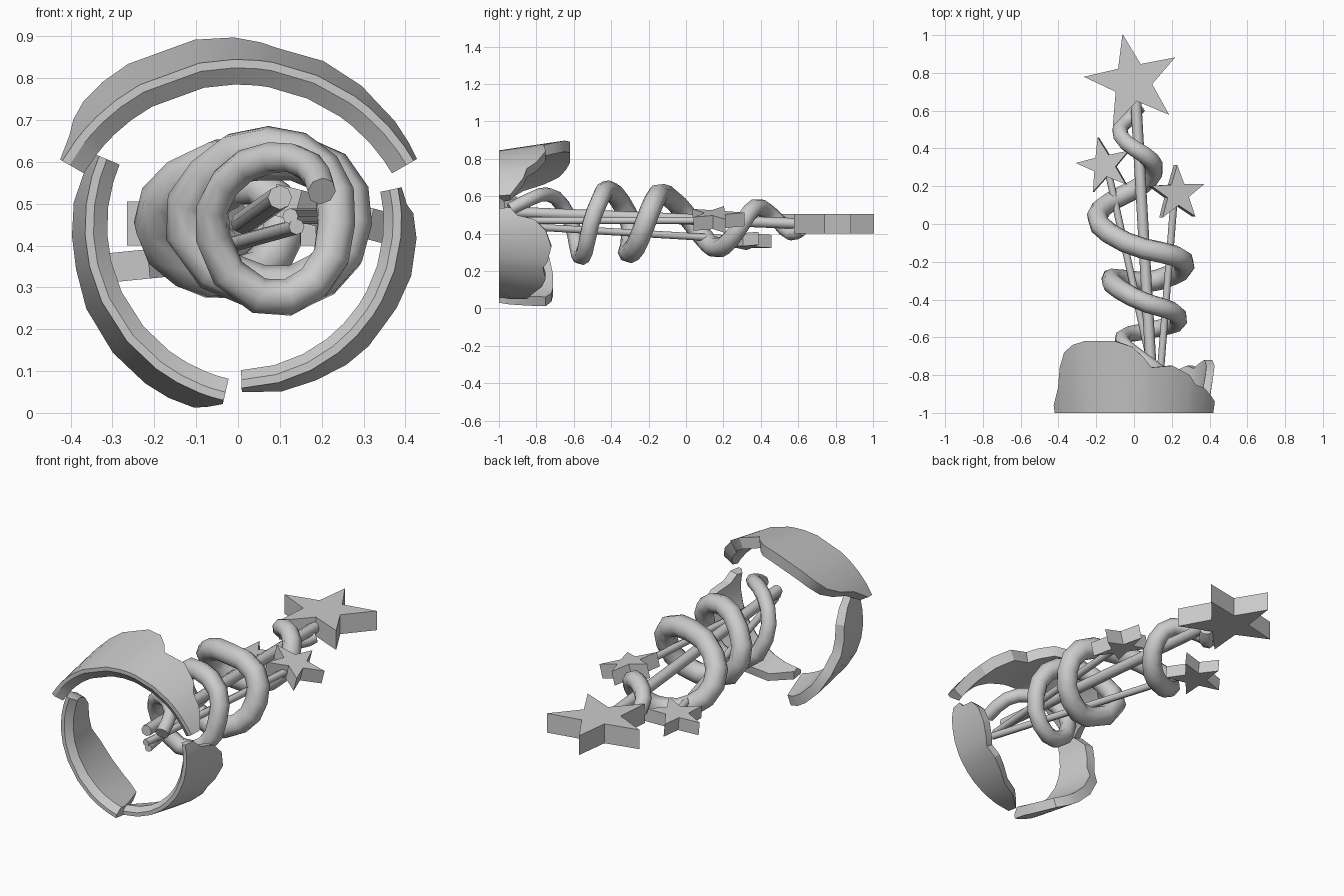
import bpy, bmesh, math
from mathutils import Matrix, Vector

cube = bpy.data.objects.get("Cube")
if cube:
    bpy.data.objects.remove(cube, do_unlink=True)

grey = bpy.data.materials.new("light_grey")
grey.use_nodes = True
grey.diffuse_color = (0.6, 0.6, 0.6, 1)
grey.node_tree.nodes["Principled BSDF"].inputs["Base Color"].default_value = (0.6, 0.6, 0.6, 1)


def smooth(obj, angle):
    bpy.ops.object.select_all(action="DESELECT")
    obj.select_set(True)
    bpy.context.view_layer.objects.active = obj
    bpy.ops.object.shade_smooth_by_angle(angle=math.radians(angle))


def finish(name, bm, angle=0):
    bmesh.ops.recalc_face_normals(bm, faces=bm.faces)
    mesh = bpy.data.meshes.new(name)
    bm.to_mesh(mesh)
    bm.free()
    mesh.materials.append(grey)
    obj = bpy.data.objects.new(name, mesh)
    bpy.context.collection.objects.link(obj)
    if angle:
        smooth(obj, angle)


def star(name, centre, radius, thick, turn, tilt):
    """Five-pointed slab, turned about z and tilted about y."""
    bm = bmesh.new()
    ring = []
    for i in range(10):
        r = radius * (1 if i % 2 == 0 else 0.4)
        a = math.radians(turn + 36 * i)
        ring.append(bm.verts.new((r * math.cos(a), r * math.sin(a), -thick / 2)))
    base = bm.faces.new(ring)
    top = bmesh.ops.extrude_face_region(bm, geom=[base], use_keep_orig=True)["geom"]
    bmesh.ops.translate(bm, vec=(0, 0, thick), verts=[v for v in top if isinstance(v, bmesh.types.BMVert)])
    bm.transform(Matrix.Translation(centre) @ Matrix.Rotation(tilt, 4, "Y"))
    finish(name, bm)


def rod(name, start, end, radius):
    a, b = Vector(start), Vector(end)
    bm = bmesh.new()
    bmesh.ops.create_cone(bm, cap_ends=True, segments=8, radius1=radius, radius2=radius, depth=(b - a).length)
    turn = (b - a).to_track_quat("Z", "Y").to_matrix().to_4x4()
    bm.transform(Matrix.Translation((a + b) / 2) @ turn)
    finish(name, bm, 50)


def cloud(name, cx, cz, inner, outer, outline):
    """Curved plate around the y axis; outline holds (angle, depth) of its scalloped back edge."""
    bm = bmesh.new()
    rows = []
    for angle, depth in outline:
        a = math.radians(angle)
        flare = 0.15 * depth
        bevel = min(0.03, depth / 2)
        profile = ((inner, bevel), (outer - 0.02, 0), (outer, 0),
                   (outer + flare, depth), (inner + flare, depth))
        rows.append([bm.verts.new((cx + r * math.cos(a), d - 1, cz + r * math.sin(a))) for r, d in profile])
    for p, q in zip(rows, rows[1:]):
        for i in range(len(p)):
            j = (i + 1) % len(p)
            bm.faces.new((p[i], p[j], q[j], q[i]))
    bm.faces.new(rows[0])
    bm.faces.new(rows[-1])
    finish(name, bm, 30)


# Stars
star("large_star", (-0.007, 0.752, 0.453), 0.26, 0.105, 102, 0)
star("right_star", (-0.155, 0.31, 0.362), 0.152, 0.07, 103, -0.1)
star("left_star", (0.225, 0.16, 0.475), 0.152, 0.075, 92, 0.25)

# Rods carrying the stars
rod("large_rod", (0.1, -0.93, 0.515), (0.008, 0.69, 0.45), 0.029)
rod("right_rod", (0.14, -0.97, 0.445), (-0.135, 0.27, 0.37), 0.019)
rod("left_rod", (0.125, -0.97, 0.47), (0.21, 0.1, 0.47), 0.019)

# Scalloped plates
cloud("top_cloud", 0, 0.36, 0.425, 0.485, [
    (30, .06), (35, .09), (42, .13), (50, .15), (55, .2), (67, .25), (80, .24), (84, .29),
    (91, .35), (101, .38), (119, .38), (127, .36), (134, .32), (139, .24), (143, .13), (150, .04)])
cloud("left_cloud", -0.005, 0.455, 0.353, 0.396, [
    (12, .06), (6, .1), (3, .19), (-5, .25), (-17, .28), (-28, .26), (-34, .235),
    (-43, .25), (-52, .23), (-63, .18), (-75, .15), (-88, .06)])
cloud("right_cloud", 0.062, 0.447, 0.375, 0.428, [
    (157, .05), (164, .14), (173, .2), (183, .21), (193, .22), (205, .27), (220, .29),
    (233, .29), (241, .28), (249, .25), (253, .16), (257, .06)])

# Ribbon-like tube winding around the rods: x, y, z
path = [
    (.2, -.94, .53), (.17, -.82, .59), (.08, -.74, .61), (-.03, -.66, .55), (-.06, -.6, .42),
    (.05, -.57, .28), (.18, -.54, .31), (.235, -.51, .45), (.2, -.46, .58), (.07, -.42, .635),
    (-.07, -.35, .57), (-.12, -.29, .43), (.05, -.31, .3), (.2, -.27, .33), (.265, -.22, .45),
    (.22, -.17, .575), (.05, -.13, .61), (-.13, -.05, .56), (-.195, .04, .45), (-.12, .12, .35),
    (0, .18, .325), (.08, .24, .37), (.105, .31, .47), (.05, .37, .54), (-.04, .43, .52),
    (-.075, .5, .46), (-.02, .56, .4), (.03, .62, .42)]
curve = bpy.data.curves.new("winding_tube", "CURVE")
curve.dimensions = "3D"
curve.bevel_depth = 0.056
curve.bevel_resolution = 2
curve.resolution_u = 2
curve.use_fill_caps = True
spline = curve.splines.new("BEZIER")
spline.bezier_points.add(len(path) - 1)
for i, (point, co) in enumerate(zip(spline.bezier_points, path)):
    point.co = co
    point.handle_left_type = point.handle_right_type = "AUTO"
    # Thickest past the middle, thin at both ends
    t = i / (len(path) - 1)
    point.radius = 0.62 + 0.4 * math.sin(math.pi * t ** 1.2)
curve.materials.append(grey)
tube = bpy.data.objects.new("winding_tube", curve)
bpy.context.collection.objects.link(tube)
bpy.ops.object.select_all(action="DESELECT")
tube.select_set(True)
bpy.context.view_layer.objects.active = tube
bpy.ops.object.convert(target="MESH")
smooth(bpy.context.view_layer.objects.active, 60)
